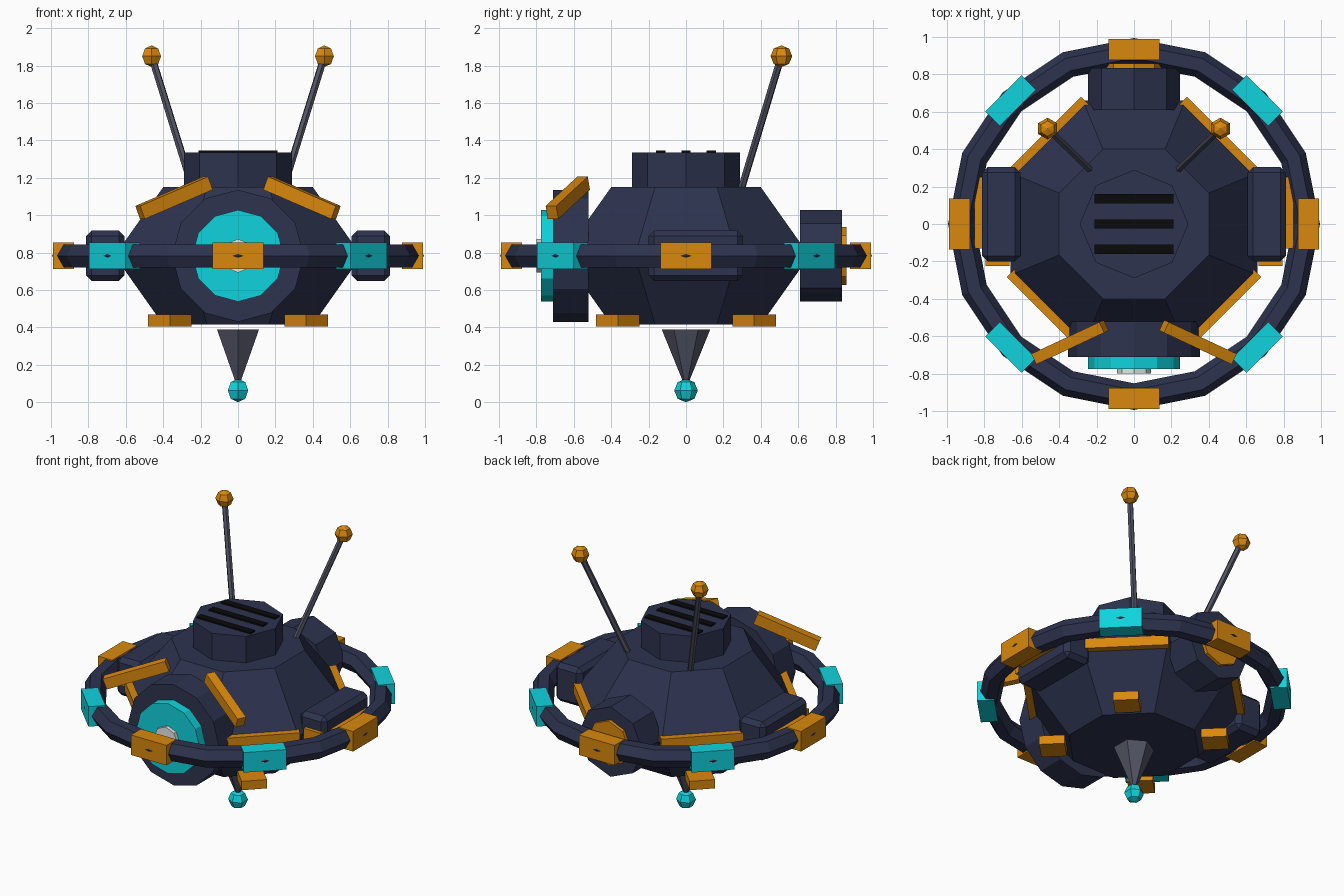
import bpy, bmesh
from math import sin, cos, pi, radians
from mathutils import Matrix, Vector

cube = bpy.data.objects.get("Cube")
if cube:
    bpy.data.objects.remove(cube, do_unlink=True)


def material(name, color):
    m = bpy.data.materials.new(name)
    m.use_nodes = True
    m.diffuse_color = (*color, 1)
    m.node_tree.nodes["Principled BSDF"].inputs["Base Color"].default_value = (*color, 1)
    return m


NAVY = material("navy hull", (0.026, 0.033, 0.078))
CYAN = material("cyan glow", (0.005, 0.65, 0.72))
AMBER = material("amber trim", (0.70, 0.25, 0.004))
GREY = material("grey metal", (0.085, 0.09, 0.13))
BLACK = material("black vent", (0.003, 0.003, 0.003))
WHITE = material("white lens", (0.8, 0.8, 0.8))

MID = 0.783  # height of the ring and widest part of the hull


def finish(bm, name, mat, matrix):
    bmesh.ops.transform(bm, matrix=matrix, verts=bm.verts)
    bmesh.ops.remove_doubles(bm, verts=bm.verts, dist=1e-5)
    bmesh.ops.recalc_face_normals(bm, faces=bm.faces)
    me = bpy.data.meshes.new(name)
    bm.to_mesh(me)
    bm.free()
    me.materials.append(mat)
    ob = bpy.data.objects.new(name, me)
    bpy.context.collection.objects.link(ob)
    return ob


def lathe(name, mat, profile, sides, matrix=Matrix(), phase=0.0, closed=False):
    """Turn (radius, z) points around z; first vertex on +y."""
    bm = bmesh.new()
    rings = []
    for r, z in profile:
        angles = [2 * pi * i / sides + phase for i in range(sides)]
        rings.append([bm.verts.new((r * sin(a), r * cos(a), z)) for a in angles])
    pairs = list(zip(rings, rings[1:]))
    if closed:
        pairs.append((rings[-1], rings[0]))
    for a, b in pairs:
        for i in range(sides):
            j = (i + 1) % sides
            bm.faces.new((a[i], a[j], b[j], b[i]))
    if not closed:
        for ring, point in ((rings[0], profile[0]), (rings[-1], profile[-1])):
            if point[0] > 0:
                bm.faces.new(ring)
    return finish(bm, name, mat, matrix)


def box(name, mat, size, matrix, bevel=0.0):
    bm = bmesh.new()
    bmesh.ops.create_cube(bm, size=1, matrix=Matrix.Diagonal((*size, 1)))
    if bevel:
        bmesh.ops.bevel(bm, geom=bm.edges[:], offset=bevel, segments=1, affect='EDGES')
    return finish(bm, name, mat, matrix)


def ball(name, mat, radius, center):
    profile = [(radius * sin(pi * i / 4), -radius * cos(pi * i / 4)) for i in range(5)]
    profile[0], profile[-1] = (0, -radius), (0, radius)
    return lathe(name, mat, profile, 6, Matrix.Translation(center))


def disc(name, mat, radius, y0, y1, sides):
    """Cylinder lying along y at ring height."""
    m = Matrix.Translation((0, 0, MID)) @ Matrix.Rotation(pi / 2, 4, 'X')
    return lathe(name, mat, [(radius, -y0), (radius, -y1)], sides, m)


def around(angle, radius, z):
    return Matrix.Rotation(angle, 4, 'Z') @ Matrix.Translation((0, radius, z))


# Hull and turret
k = 1 / cos(pi / 8)
lathe("hull", NAVY, [(0.4 * k, 0.415), (0.66 * k, MID), (0.4 * k, 1.15)], 8, phase=pi / 8)
lathe("turret", NAVY, [(0.29, 1.14), (0.29, 1.335)], 8)
for i in (-1, 0, 1):
    box("vent_slat", BLACK, (0.42, 0.05, 0.02), Matrix.Translation((0, i * 0.135, 1.335)))

# Front eye
disc("eye_housing", NAVY, 0.353, -0.71, -0.52, 12)
disc("eye_iris", CYAN, 0.245, -0.775, -0.70, 12)
disc("eye_pupil", WHITE, 0.09, -0.80, -0.77, 8)

# Rear thruster
disc("thruster", NAVY, 0.245, 0.61, 0.835, 8)
disc("thruster_nozzle", AMBER, 0.155, 0.83, 0.858, 8)

# Orbit ring and its clamps
section = [(0.923 + 0.071 * cos(pi * i / 3), MID + 0.071 * sin(pi * i / 3)) for i in range(6)]
lathe("orbit_ring", NAVY, section, 16, closed=True)
for i in range(8):
    box("ring_clamp", CYAN if i % 2 else AMBER, (0.275, 0.11, 0.14),
        around(i * pi / 4, 0.933, MID))

# Diagonal trim strips and feet
for i in range(4):
    a = pi / 4 + i * pi / 2
    box("trim_strip", AMBER, (0.56, 0.06, 0.07), around(a, 0.652, MID))
    box("foot", AMBER, (0.163, 0.163, 0.062), around(a, 0.516, 0.437))

# Mirrored side parts
for s in (-1, 1):
    side = "left" if s > 0 else "right"
    box(side + "_pod", NAVY, (0.205, 0.505, 0.27),
        Matrix.Translation((s * 0.71, 0.052, MID)), 0.03)
    box(side + "_pod_side_light", AMBER, (0.05, 0.38, 0.08),
        Matrix.Translation((s * 0.827, 0.06, MID)))
    box(side + "_pod_front_light", AMBER, (0.13, 0.04, 0.08),
        Matrix.Translation((s * 0.73, -0.205, MID)))

    # Eyebrow bar, sloping in toward the top
    along = Vector((-s * 0.375, 0.175, 0.162)).normalized()
    across = Vector((0, 0, 1)).cross(along).normalized()
    up = along.cross(across)
    turn = Matrix((along, across, up)).transposed().to_4x4()
    box(side + "_brow", AMBER, (0.43, 0.062, 0.075),
        Matrix.Translation((s * 0.342, -0.632, 1.093)) @ turn)

    # Antenna
    base, tip = Vector((s * 0.235, 0.29, 1.12)), Vector((s * 0.462, 0.51, 1.85))
    axis = tip - base
    turn = axis.to_track_quat('Z', 'Y').to_matrix().to_4x4()
    lathe(side + "_antenna", GREY, [(0.02, 0), (0.02, axis.length)], 6,
          Matrix.Translation(base) @ turn)
    ball(side + "_antenna_tip", AMBER, 0.058, tip)

# Bottom probe
lathe("probe_cone", GREY, [(0.012, 0.1), (0.13, 0.39)], 6)
ball("probe_tip", CYAN, 0.063, (0, 0, 0.063))
